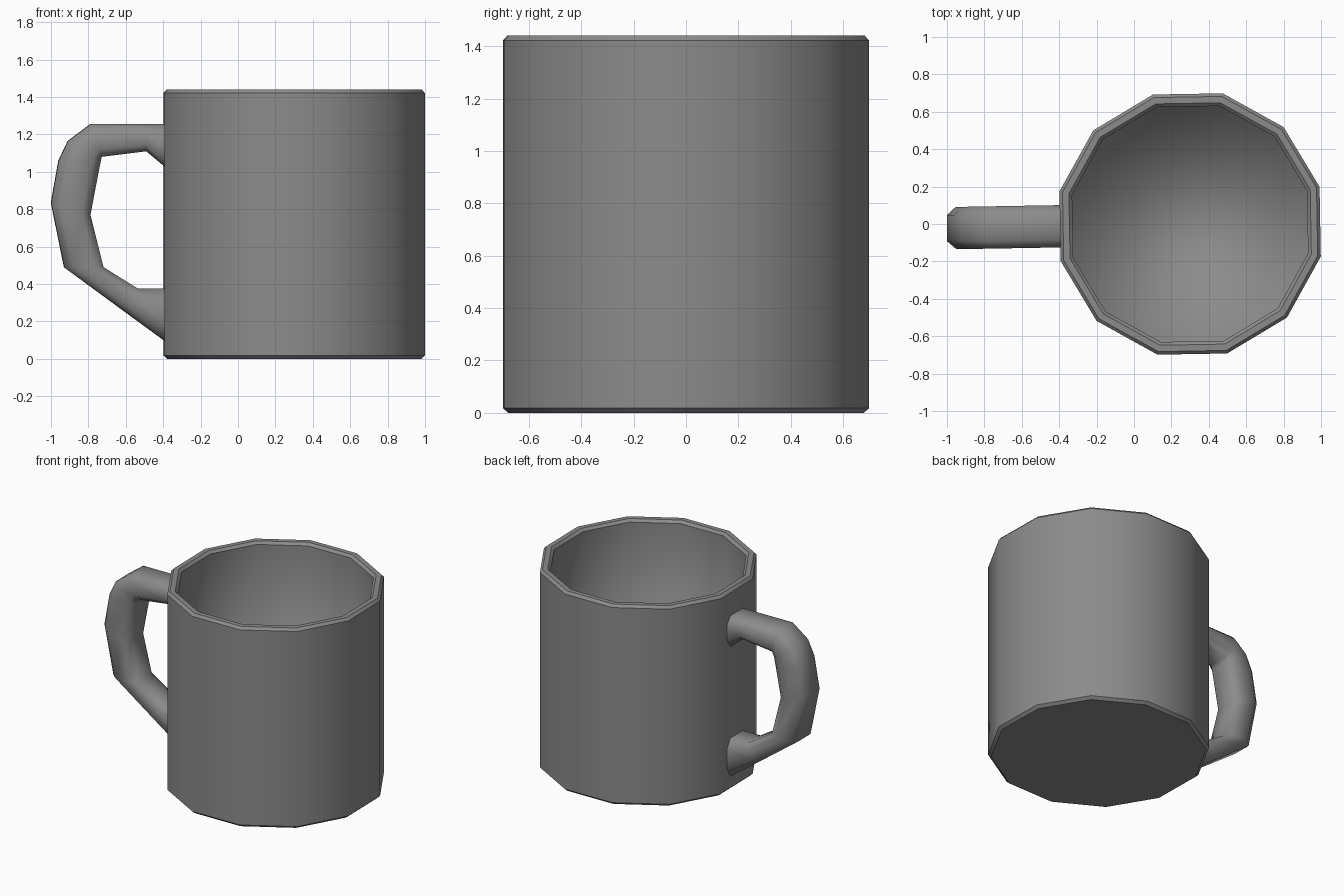
import bpy
import bmesh
import math

if "Cube" in bpy.data.objects:
    bpy.data.objects.remove(bpy.data.objects["Cube"])

CX, SIDES, TURN = 0.30, 12, math.radians(1)   # cup axis, facets, slight twist

# Dark grey glaze
glaze = bpy.data.materials.new("dark_grey")
glaze.diffuse_color = (0.26, 0.26, 0.26, 1)
glaze.use_nodes = True
glaze.node_tree.nodes["Principled BSDF"].inputs["Base Color"].default_value = glaze.diffuse_color


def loft(name, rings):
    """Skin a list of closed rings and cap both ends."""
    bm = bmesh.new()
    loops = [[bm.verts.new(p) for p in ring] for ring in rings]
    n = len(rings[0])
    for a, b in zip(loops, loops[1:]):
        for i in range(n):
            j = (i + 1) % n
            bm.faces.new((a[i], a[j], b[j], b[i]))
    bm.faces.new(loops[0])
    bm.faces.new(loops[-1])
    bmesh.ops.recalc_face_normals(bm, faces=bm.faces)
    mesh = bpy.data.meshes.new(name)
    bm.to_mesh(mesh)
    bm.free()
    mesh.materials.append(glaze)
    obj = bpy.data.objects.new(name, mesh)
    bpy.context.collection.objects.link(obj)
    obj.location.x = CX
    obj.rotation_euler.z = TURN
    return obj


def smooth(obj, angle, soft=lambda e: False):
    """Smooth shading, sharp above the angle unless the edge is meant soft."""
    bm = bmesh.new()
    bm.from_mesh(obj.data)
    for f in bm.faces:
        f.smooth = True
    for e in bm.edges:
        e.smooth = soft(e) or e.calc_face_angle(0) < math.radians(angle)
    bm.to_mesh(obj.data)
    bm.free()


# Cup: twelve-sided shell with chamfered rim and foot, (radius, height) profile
FLOOR = 0.07
profile = [(0.70, 0), (0.72, 0.018), (0.72, 1.422), (0.703, 1.44),
           (0.668, 1.44), (0.65, 1.422), (0.65, FLOOR)]
cup_rings = []
for r, z in profile:
    angles = [2 * math.pi * (i + 0.5) / SIDES for i in range(SIDES)]
    cup_rings.append([(r * math.cos(a), r * math.sin(a), z) for a in angles])
cup = loft("cup", cup_rings)
smooth(cup, 38, lambda e: all(abs(v.co.z - FLOOR) < 1e-4 for v in e.verts))

# Handle: chamfered section lofted between outer and inner outlines (x, z)
spans = [((-0.37, 1.255), (-0.37, 1.01)),
         ((-0.49, 1.255), (-0.49, 1.11)),
         ((-0.79, 1.255), (-0.73, 1.08)),
         ((-0.91, 1.165), (-0.737, 1.045)),
         ((-0.96, 1.06), (-0.752, 0.97)),
         ((-1.00, 0.835), (-0.79, 0.77)),
         ((-0.93, 0.49), (-0.72, 0.49)),
         ((-0.61, 0.255), (-0.535, 0.375)),
         ((-0.37, 0.08), (-0.37, 0.375))]
half = [(0, 0.07), (0.23, 0.113), (0.77, 0.113), (1, 0.07)]
section = half + [(t, -y) for t, y in reversed(half)]
handle_rings = []
for (ox, oz), (ix, iz) in spans:
    handle_rings.append([(ox + (ix - ox) * t - CX, y, oz + (iz - oz) * t)
                         for t, y in section])
handle = loft("handle", handle_rings)
smooth(handle, 60)
